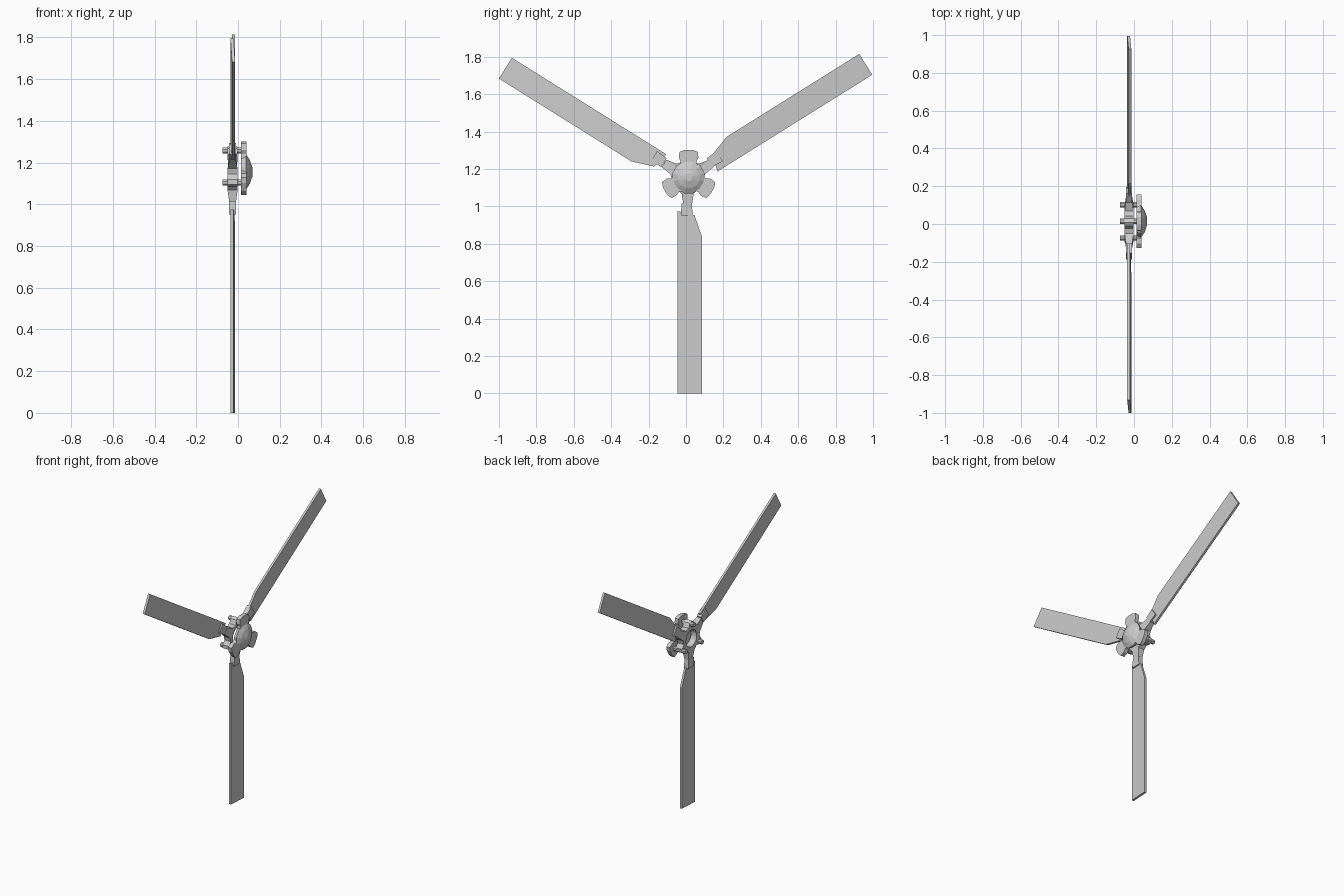
import bpy, bmesh
from math import sin, cos, radians as rad
from mathutils import Vector

if "Cube" in bpy.data.objects:
    bpy.data.objects.remove(bpy.data.objects["Cube"])

CY, CZ = 0.004, 1.158      # rotor axis
HY, HZ = 0.014, 1.155      # cap and pin axis


def place(x, u, v, ang, c):
    """Radial u / tangential v coordinates around an axis parallel to x."""
    a = rad(ang)
    return Vector((x, c[0] + u * cos(a) - v * sin(a), c[1] + u * sin(a) + v * cos(a)))


def finish(name, bm):
    bmesh.ops.recalc_face_normals(bm, faces=bm.faces)
    me = bpy.data.meshes.new(name)
    bm.to_mesh(me)
    bm.free()
    ob = bpy.data.objects.new(name, me)
    bpy.context.collection.objects.link(ob)
    return ob


def loft(name, rings, closed=False):
    """Skin between equal rings of points; cap the ends or close the loop."""
    bm = bmesh.new()
    vs = [[bm.verts.new(p) for p in r] for r in rings]
    n = len(rings[0])
    pairs = list(zip(vs, vs[1:])) + ([(vs[-1], vs[0])] if closed else [])
    for a, b in pairs:
        for i in range(n):
            j = (i + 1) % n
            bm.faces.new((a[i], a[j], b[j], b[i]))
    if not closed:
        bm.faces.new(vs[0])
        bm.faces.new(vs[-1])
    return finish(name, bm)


def polar(x, r, n, ang0=0, c=(HY, HZ)):
    return [place(x, r, 0, ang0 + 360 * i / n, c) for i in range(n)]


# Blades: pitched plates with one clipped root corner, and their root collars
outline = [(1.158, -0.049), (1.158, 0.082), (0.322, 0.082), (0.205, 0.041), (0.183, -0.049)]
arms = [("bottom", 270, 0, 0), ("right", 32, -0.028, -0.014), ("left", 148, -0.028, 0.005)]
for side, ang, du, dv in arms:
    rings = [[place(x0 + 0.054 * (v + 0.049), u + du, v + dv, ang, (CY, CZ)) for u, v in outline]
             for x0 in (-0.036, -0.021)]
    loft("blade_" + side, rings)
    collar = [(0.143, -0.027), (0.207, -0.032), (0.207, 0.032), (0.143, 0.027)]
    loft("blade_collar_" + side,
         [[place(x, u, v, ang, (CY, CZ)) for u, v in collar] for x in (-0.043, -0.010)])

# Spider: open three-armed yoke with concave sides reaching out to the pins
sector = [(-60, 0.122), (-50, 0.112), (-38, 0.086), (-20, 0.094), (-9, 0.148),
          (9, 0.148), (20, 0.094), (38, 0.086), (50, 0.112)]
outer_lo, outer_hi, inner_lo, inner_hi = [], [], [], []
for ang in (30, 150, 270):
    for off, r in sector:
        half = 0.016 if r > 0.14 else 0.024
        c = (CY + 0.005, CZ - 0.002)
        outer_lo.append(place(-0.026 - half, r, 0, ang + off, c))
        outer_hi.append(place(-0.026 + half, r, 0, ang + off, c))
        inner_lo.append(place(-0.048, 0.058, 0, ang + off, c))
        inner_hi.append(place(-0.004, 0.058, 0, ang + off, c))
loft("spider_yoke", [outer_lo, outer_hi, inner_hi, inner_lo], closed=True)

# Pins joining yoke and cap, and the cap lobes that hold them
lobe = [(0.04, -0.045), (0.085, -0.042), (0.105, -0.052), (0.136, -0.049), (0.146, -0.022),
        (0.146, 0.022), (0.136, 0.049), (0.105, 0.052), (0.085, 0.042), (0.04, 0.045)]
for i, ang in enumerate((90, 210, 330), 1):
    p = place(0, 0.102, 0, ang, (HY, HZ))
    loft(f"pin_{i}", [polar(x, 0.0155, 8, 22.5, (p.y, p.z)) for x in (-0.075, 0.02)])
    loft(f"cap_lobe_{i}", [[place(x, u, v, ang, (HY, HZ)) for u, v in lobe] for x in (0.014, 0.041)])

# Faceted hub dome
loft("hub_dome", [polar(x, r, 12, 15) for x, r in
                  ((0.014, 0.078), (0.038, 0.089), (0.056, 0.060), (0.067, 0.028), (0.070, 0.020))])
